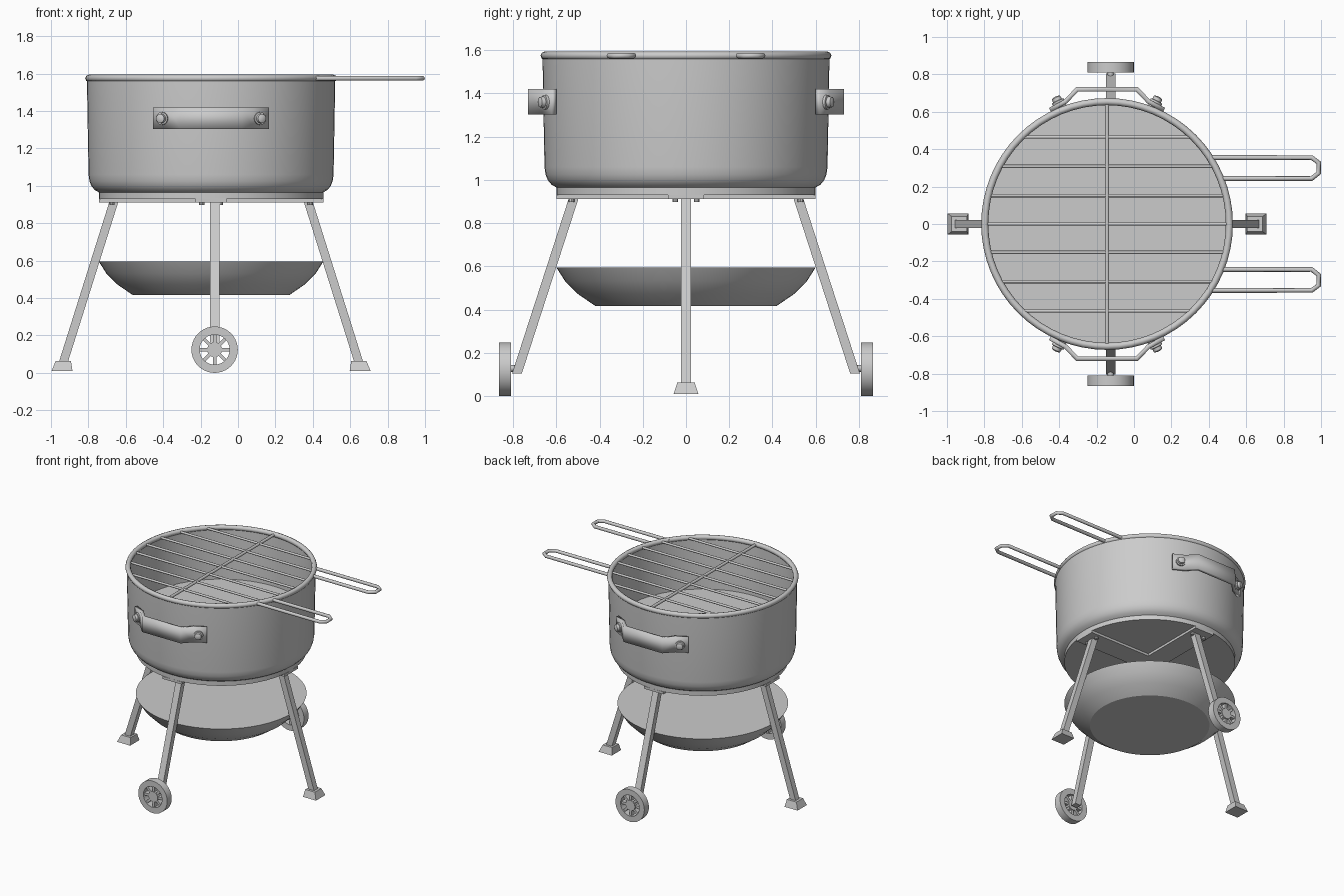
import bpy, bmesh, math
from mathutils import Matrix, Vector

if "Cube" in bpy.data.objects:
    bpy.data.objects.remove(bpy.data.objects["Cube"])

CX = -0.144      # axis of the bowl
WX = -0.125      # axis of the wheeled legs


def finish(name, bm, smooth=True, angle=32):
    bmesh.ops.recalc_face_normals(bm, faces=bm.faces)
    me = bpy.data.meshes.new(name)
    bm.to_mesh(me)
    bm.free()
    ob = bpy.data.objects.new(name, me)
    bpy.context.collection.objects.link(ob)
    if smooth:
        bpy.ops.object.select_all(action='DESELECT')
        ob.select_set(True)
        bpy.context.view_layer.objects.active = ob
        bpy.ops.object.shade_smooth_by_angle(angle=math.radians(angle))
    return ob


def lathe(bm, profile, mat, steps=64, closed=False):
    """Revolve (radius, height) points around the local z axis."""
    vs = [bm.verts.new((r, 0, z)) for r, z in profile]
    pairs = list(zip(vs, vs[1:])) + ([(vs[-1], vs[0])] if closed else [])
    es = [bm.edges.new(p) for p in pairs]
    old = set(bm.verts) - set(vs)
    bmesh.ops.spin(bm, geom=vs + es, cent=(0, 0, 0), axis=(0, 0, 1),
                   angle=2 * math.pi, steps=steps, use_duplicate=False)
    new = [v for v in bm.verts if v not in old]
    bmesh.ops.transform(bm, matrix=mat, verts=new)
    bmesh.ops.remove_doubles(bm, verts=new, dist=1e-4)


def turned(name, profile, mat, steps=64, closed=False):
    bm = bmesh.new()
    lathe(bm, profile, mat, steps, closed)
    return finish(name, bm)


def loft(name, a, b):
    """Four-sided prism between two level rectangles (centre, x size, y size)."""
    bm = bmesh.new()
    rings = []
    for (x, y, z), sx, sy in (a, b):
        rings.append([bm.verts.new((x + i * sx / 2, y + j * sy / 2, z))
                      for i, j in ((-1, -1), (1, -1), (1, 1), (-1, 1))])
    bm.faces.new(rings[0])
    bm.faces.new(rings[1])
    for k in range(4):
        n = (k + 1) % 4
        bm.faces.new((rings[0][k], rings[0][n], rings[1][n], rings[1][k]))
    return finish(name, bm, False)


def rod(name, pts, radius, cyclic=False):
    """Round bar along a path, turned into a mesh with outward normals."""
    cu = bpy.data.curves.new(name + "_path", 'CURVE')
    cu.dimensions = '3D'
    cu.bevel_depth = radius
    cu.bevel_resolution = 2
    cu.use_fill_caps = True
    sp = cu.splines.new('POLY')
    sp.points.add(len(pts) - 1)
    for p, co in zip(sp.points, pts):
        p.co = (*co, 1)
    sp.use_cyclic_u = cyclic
    tmp = bpy.data.objects.new(name + "_path", cu)
    bm = bmesh.new()
    bm.from_mesh(tmp.to_mesh())
    bmesh.ops.remove_doubles(bm, verts=bm.verts, dist=1e-5)
    tmp.to_mesh_clear()
    bpy.data.objects.remove(tmp)
    return finish(name, bm, True, 50)


axis = Matrix.Translation((CX, 0, 0))

# Fire bowl with a raised inner floor, and the shallow ash pan below
turned("fire_bowl", [(0, .93), (.6, .93), (.6, .965), (.622, .978), (.639, .998),
                     (.65, 1.025), (.655, 1.06), (.664, 1.57), (.645, 1.57),
                     (.638, 1.18), (0, 1.18)], axis)
turned("ash_pan", [(0, .417), (.42, .417), (.50, .472), (.56, .532), (.6, .595), (0, .595)], axis)

# Grate: outer ring, bars, cross bar and two loop handles
Z = 1.575
rod("grate_ring", [(CX + .654 * math.cos(t * math.pi / 32), .654 * math.sin(t * math.pi / 32), Z)
                   for t in range(64)], .019, True)
for y in (-.465, -.308, -.152, 0, .152, .308, .465):
    h = math.sqrt(.65 ** 2 - y * y)
    rod("grate_bar", [(CX - h, y, Z), (CX + h, y, Z)], .009)
rod("grate_cross_bar", [(CX, -.65, Z), (CX, .65, Z)], .011)
for s in (-1, 1):
    rod("grate_handle", [(.455, s * .243, Z), (.95, s * .243, Z), (.987, s * .272, Z),
                         (.987, s * .328, Z), (.95, s * .355, Z), (.39, s * .355, Z)], .013)

# Strap handles front and back, each held by two domed bolts
half = [(.305, .61), (.222, .655), (.16, .72)]
for s in (-1, 1):
    path = half + [(-x, y) for x, y in reversed(half)]
    bm = bmesh.new()
    cols = [[bm.verts.new((CX + x, s * y, z)) for z in (1.303, 1.42)] for x, y in path]
    for a, b in zip(cols, cols[1:]):
        bm.faces.new((a[0], b[0], b[1], a[1]))
    strap = finish("strap_handle", bm, True, 60)
    mod = strap.modifiers.new("thickness", 'SOLIDIFY')
    mod.thickness = .024
    mod.offset = 0
    mod.use_even_offset = True
    for k in (-1, 1):
        d = Vector((k * .43, s * .9, 0)).to_track_quat('Z', 'Y').to_matrix().to_4x4()
        m = Matrix.Translation((CX + k * .255, s * .638, 1.36)) @ d
        turned("handle_bolt", [(0, -.02), (.034, -.02), (.034, .022), (.026, .024),
                               (.024, .042), (.012, .047), (0, .048)], m, 16)

# Crossed base straps under the bowl
loft("base_strap_x", ((CX, 0, .912), 1.2, .165), ((CX, 0, .931), 1.2, .165))
loft("base_strap_y", ((CX, 0, .912), .165, 1.2), ((CX, 0, .931), .165, 1.2))

for s in (-1, 1):
    # Footed legs left and right
    loft("foot_leg", ((CX + s * .792, 0, .05), .048, .045), ((CX + s * .52, 0, .914), .048, .045))
    loft("foot", ((CX + s * .797, 0, .01), .112, .114), ((CX + s * .79, 0, .063), .082, .08))
    # Wheeled legs front and back
    loft("wheel_leg", ((WX, s * .782, .105), .05, .045), ((WX, s * .52, .914), .05, .045))
    # Small bolts beside the leg tops
    for k in (-1, 1):
        for n, p in (("x", (CX + s * .53, k * .05, .905)), ("y", (CX + k * .05, s * .53, .905))):
            turned("base_bolt_" + n, [(0, -.008), (.014, -.008), (.014, .01), (0, .01)],
                   Matrix.Translation(p), 10)
    # Spoked wheel with axle
    m = Matrix.Translation((WX, s * .838, .124)) @ Matrix.Rotation(math.pi / 2, 4, 'X')
    bm = bmesh.new()
    lathe(bm, [(.08, -.028), (.124, -.028), (.124, .028), (.08, .028)], m, 40, True)
    lathe(bm, [(0, -.024), (.04, -.024), (.04, .024), (0, .024)], m, 24)
    for i in range(8):
        bmesh.ops.create_cube(bm, size=1, matrix=m @ Matrix.Rotation(i * math.pi / 4, 4, 'Z')
                              @ Matrix.Translation((.06, 0, 0)) @ Matrix.Diagonal((.055, .018, .036, 1)))
    finish("wheel", bm)
    rod("axle", [(WX, s * .77, .128), (WX, s * .85, .128)], .016)
